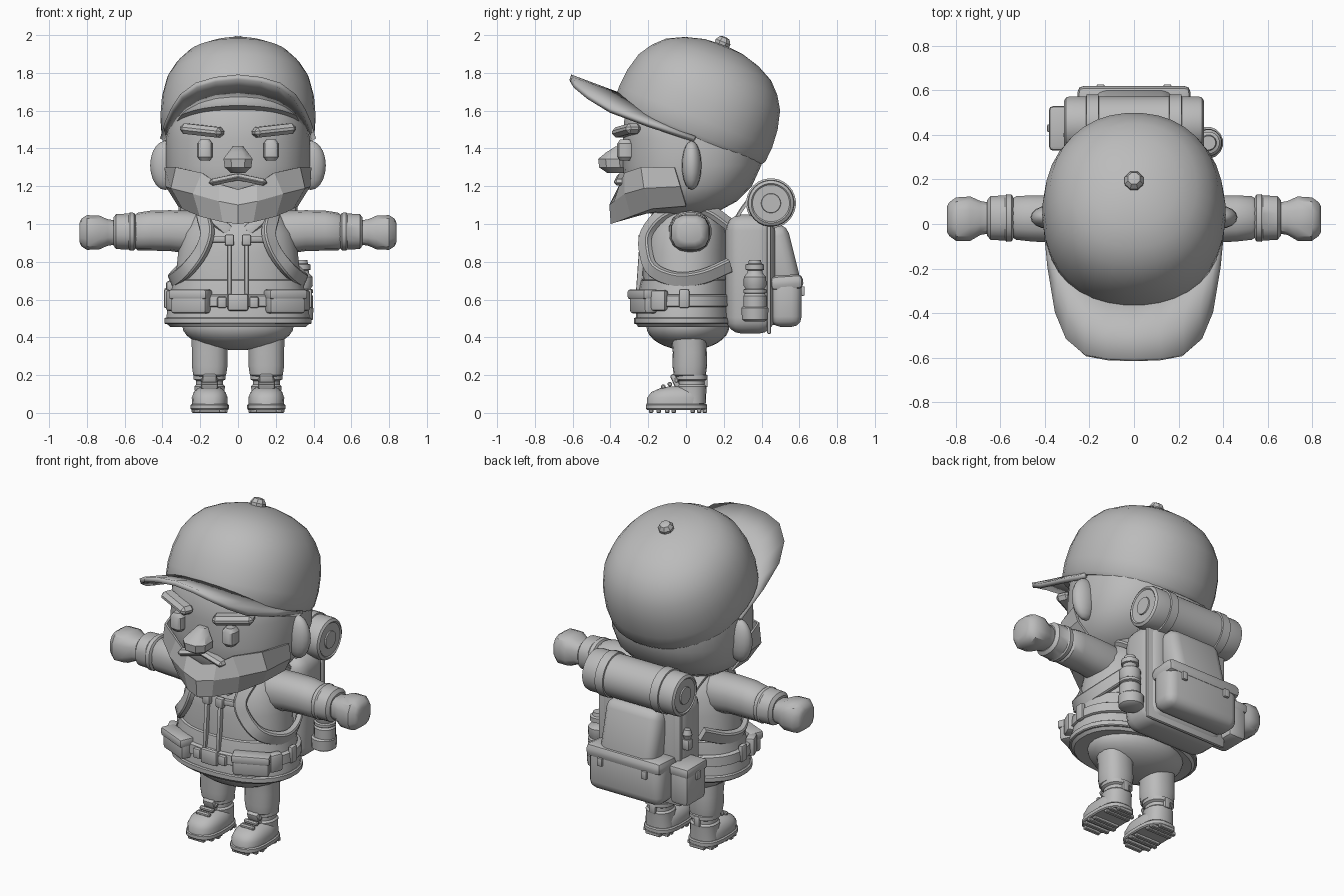
import bpy, bmesh, math
from mathutils import Vector, Matrix

grey = bpy.data.materials.new("plain grey")
grey.diffuse_color = (0.5, 0.5, 0.5, 1)


def finish(name, bm, matrix=None):
    if matrix:
        bm.transform(matrix)
    bmesh.ops.recalc_face_normals(bm, faces=bm.faces)
    me = bpy.data.meshes.new(name)
    bm.to_mesh(me)
    bm.free()
    me.materials.append(grey)
    ob = bpy.data.objects.new(name, me)
    bpy.context.collection.objects.link(ob)
    return ob


def skin(bm, rings):
    """Bridge closed rings of points and cap both ends."""
    vs = [[bm.verts.new(p) for p in r] for r in rings]
    n = len(vs[0])
    for a, b in zip(vs, vs[1:]):
        for i in range(n):
            bm.faces.new((a[i], a[(i + 1) % n], b[(i + 1) % n], b[i]))
    bm.faces.new(vs[0])
    bm.faces.new(vs[-1])


def loft(name, secs, n=24, axis='z', p=2.0, s=1, matrix=None):
    """Sections are (height, centre 1, centre 2, radius 1, radius 2)."""
    rings = []
    for h, c1, c2, r1, r2 in secs:
        ring = []
        for i in range(n):
            t = 2 * math.pi * (i + 0.5) / n
            c, d = math.cos(t), math.sin(t)
            a = c1 + r1 * math.copysign(abs(c) ** (2 / p), c)
            b = c2 + r2 * math.copysign(abs(d) ** (2 / p), d)
            ring.append((a, b, h) if axis == 'z' else (s * h, a, b))
        rings.append(ring)
    bm = bmesh.new()
    skin(bm, rings)
    return finish(name, bm, matrix)


def lathe(name, prof, at=(0, 0, 0), n=20, axis='z', matrix=None):
    x, y, z = at
    if axis == 'z':
        return loft(name, [(h + z, x, y, r, r) for h, r in prof], n, matrix=matrix)
    return loft(name, [(h + x, y, z, r, r) for h, r in prof], n, 'x', matrix=matrix)


def box(name, at, size, bevel=0.02, rot=(0, 0, 0), seg=2):
    bm = bmesh.new()
    bmesh.ops.create_cube(bm, size=1, matrix=Matrix.Diagonal((*size, 1)))
    bmesh.ops.bevel(bm, geom=bm.edges[:], offset=min(bevel, min(size) * 0.45),
                    segments=seg, profile=0.5, affect='EDGES', clamp_overlap=True)
    r = Matrix.Rotation(rot[2], 4, 'Z') @ Matrix.Rotation(rot[1], 4, 'Y') @ Matrix.Rotation(rot[0], 4, 'X')
    return finish(name, bm, Matrix.Translation(at) @ r)


def ball(name, at, scale, n=20):
    bm = bmesh.new()
    bmesh.ops.create_uvsphere(bm, u_segments=n, v_segments=n * 2 // 3, radius=1)
    return finish(name, bm, Matrix.Translation(at) @ Matrix.Diagonal((*scale, 1)))


def ribbon(name, path, width, thick, hub):
    """Flat strap along a smoothed path, facing away from the hub point."""
    P = [Vector(p) for p in path]
    P = [2 * P[0] - P[1]] + P + [2 * P[-1] - P[-2]]
    pts = []
    for i in range(1, len(P) - 2):
        a, b, c, d = P[i - 1:i + 3]
        for k in range(4):
            t = k / 4
            pts.append(0.5 * (2 * b + (c - a) * t + (2 * a - 5 * b + 4 * c - d) * t * t
                              + (3 * b - a - 3 * c + d) * t ** 3))
    pts.append(P[-2])
    rings = []
    for i, q in enumerate(pts):
        tan = (pts[min(i + 1, len(pts) - 1)] - pts[max(i - 1, 0)]).normalized()
        w = tan.cross(q - Vector(hub)).normalized()
        o = w.cross(tan).normalized()
        rings.append([q + w * a * width / 2 + o * b * thick / 2
                      for a, b in ((-1, -1), (1, -1), (1, 0.5), (0.8, 1), (-0.8, 1), (-1, 0.5))])
    bm = bmesh.new()
    skin(bm, rings)
    return finish(name, bm)


def sheet(name, rows, thick):
    """Mirrored sheet: every row runs from the middle to the +x side."""
    bm = bmesh.new()
    g = [[bm.verts.new(p) for p in [(-x, y, z) for x, y, z in reversed(r[1:])] + r] for r in rows]
    for a, b in zip(g, g[1:]):
        for i in range(len(a) - 1):
            bm.faces.new((a[i], a[i + 1], b[i + 1], b[i]))
    ob = finish(name, bm)
    m = ob.modifiers.new("thickness", 'SOLIDIFY')
    m.thickness, m.offset = thick, 0
    return ob


def spans(rows):
    """Rows (z, half width, front y, back y) to loft sections."""
    return [(z, 0, (f + b) / 2, rx, (b - f) / 2) for z, rx, f, b in rows]


# Head, cap crown, brim and button
loft("head", spans([(1.04, .15, -.1, .1), (1.06, .24, -.21, .16), (1.12, .32, -.29, .27), (1.2, .365, -.325, .35),
                    (1.31, .383, -.335, .4), (1.45, .383, -.335, .41), (1.6, .36, -.325, .38),
                    (1.7, .28, -.25, .3)]), 32, p=2.3)
tilt = Matrix.Translation((0, .03, 1.465)) @ Matrix.Rotation(math.radians(-21.7), 4, 'X')
loft("cap_crown", [(h, 0, -.018, r * .94, r) for h, r in
                   ((0, .42), (.02, .432), (.1, .438), (.2, .43), (.3, .404), (.37, .36), (.43, .3),
                    (.475, .21), (.503, .11), (.51, .03))], 36, p=2.15, matrix=tilt)
lathe("cap_button", [(.49, .042), (.525, .045), (.548, .03), (.553, .012)], (0, -.03, 0), 8, matrix=tilt)
outer = [(0, -.612, 1.778), (.12, -.608, 1.765), (.22, -.59, 1.735), (.3, -.52, 1.675), (.347, -.4, 1.6),
         (.38, -.2, 1.525), (.402, .04, 1.445)]
inner = [(0, -.35, 1.68), (.12, -.335, 1.67), (.21, -.29, 1.64), (.28, -.23, 1.6), (.33, -.16, 1.555),
         (.37, -.08, 1.51), (.39, .05, 1.455)]
middle = [tuple((a + b) / 2 for a, b in zip(o, i)) for o, i in zip(outer, inner)]
sheet("cap_brim", [outer, middle, inner], .028)

# Faceted beard, moustache and nose
sheet("beard", [
    [(0, -.345, 1.18), (.1, -.345, 1.21), (.19, -.32, 1.27), (.325, -.235, 1.3), (.383, -.06, 1.3)],
    [(0, -.4, 1.1), (.1, -.375, 1.12), (.235, -.32, 1.16), (.35, -.22, 1.19), (.377, -.03, 1.2)],
    [(0, -.395, 1.005), (.08, -.365, 1.015), (.2, -.29, 1.045), (.29, -.18, 1.085), (.315, 0, 1.1)],
    [(0, -.2, 1.07), (.08, -.2, 1.07), (.16, -.16, 1.075), (.2, -.1, 1.08), (.24, 0, 1.09)]], .012)
loft("nose", [(1.27, 0, -.37, .04, .05), (1.3, 0, -.385, .075, .08), (1.345, 0, -.39, .082, .08),
              (1.38, 0, -.37, .055, .055), (1.41, 0, -.345, .03, .03)], 8, p=2.4)
for s in (-1, 1):
    box("moustache", (s * .07, -.34, 1.235), (.17, .07, .035), .015, (0, s * math.radians(12), -s * .1), 1)
    box("eyebrow", (s * .19, -.315, 1.495), (.235, .085, .055), .02,
        (0, -s * math.radians(6), s * math.radians(22)), 1)
    loft("eye", [(1.335, s * .175, -.32, .025, .03), (1.355, s * .175, -.32, .042, .045),
                 (1.425, s * .175, -.32, .042, .045), (1.447, s * .175, -.32, .025, .03)], 12, p=3)
    ball("ear", (s * .385, .03, 1.31), (.08, .052, .13), 16)

# Vest, hips and belt
vest = [(.455, .36, -.255, .235), (.475, .383, -.268, .25), (.53, .378, -.265, .245), (.6, .363, -.255, .24),
        (.66, .352, -.248, .24), (.7, .345, -.24, .235), (.705, .333, -.23, .23), (.85, .318, -.228, .225),
        (.95, .295, -.21, .215), (1.03, .25, -.17, .19), (1.09, .18, -.13, .15)]
loft("vest", spans(vest), 32, p=2.25)
loft("vest_hem", spans([(.47, .386, -.272, .255), (.475, .391, -.277, .26), (.5, .391, -.277, .26),
                        (.505, .384, -.27, .253)]), 32, p=2.25)
loft("belt", spans([(.56, .375, -.266, .25), (.565, .384, -.274, .26), (.62, .38, -.27, .258),
                    (.627, .368, -.26, .25)]), 32, p=2.25)
ball("hips", (0, .01, .46), (.295, .22, .128), 24)
box("belt_buckle", (0, -.275, .585), (.11, .03, .09), .012)
for s in (-1, 1):
    box("buckle_wing", (s * .085, -.27, .585), (.05, .03, .06), .01)
    box("belt_pouch", (s * .25, -.225, .588), (.21, .08, .125), .02, (0, 0, s * .42))
    box("pouch_flap", (s * .252, -.228, .628), (.218, .09, .05), .012, (0, 0, s * .42))
    box("side_pouch", (s * .345, -.14, .595), (.055, .085, .11), .015, (0, 0, -s * .4))
    box("belt_loop", (s * .378, -.01, .605), (.03, .055, .1), .01)

    # Zip edges, chest strap and collar
    box("zip_edge", (s * .045, -.243, .74), (.022, .03, .3), .006, (math.radians(-4), 0, 0))
    box("zip_buckle", (s * .045, -.235, .915), (.05, .035, .06), .01)
    box("chest_strap", (s * .1, -.217, .92), (.12, .028, .035), .008, (0, 0, s * .2))
    box("collar", (s * .095, -.175, 1.0), (.13, .04, .06), .012, (math.radians(-20), -s * .7, s * .2))

    # Shoulder straps
    ribbon("shoulder_strap", [(s * x, y, z) for x, y, z in (
        (.17, .23, 1.0), (.18, .12, 1.075), (.18, 0, 1.095), (.185, -.13, 1.05), (.165, -.212, .95),
        (.2, -.215, .85), (.275, -.175, .755), (.34, -.05, .705), (.33, .09, .72), (.27, .23, .78))],
        .075, .035, (0, 0, .85))

    # Arms, cuffs and hands
    loft("sleeve", [(.15, .02, .955, .1, .1), (.25, .02, .955, .112, .115), (.36, .022, .965, .108, .108),
                    (.46, .025, .965, .106, .106), (.53, .027, .96, .1, .1), (.55, .027, .96, .085, .085)],
         14, 'x', 2.3, s)
    loft("cuff", [(.54, .027, .96, .09, .085), (.55, .027, .96, .106, .1), (.572, .027, .96, .108, .102),
                  (.58, .027, .96, .102, .096), (.645, .027, .96, .1, .094), (.66, .027, .96, .08, .075)],
         20, 'x', 2.3, s)
    loft("hand", [(.645, .027, .955, .07, .065), (.69, .027, .955, .078, .072), (.735, .024, .955, .102, .092),
                  (.8, .022, .955, .1, .094), (.83, .022, .955, .078, .074), (.84, .022, .955, .06, .05)],
         12, 'x', 2.8, s)

    # Trouser legs
    x = s * .15
    loft("trouser_leg", [(.19, x, .02, .07, .07), (.2, x, .02, .088, .085), (.25, x, .02, .096, .092),
                         (.32, x, .02, .095, .09), (.45, x, .01, .1, .095)], 18, p=2.4)

    # Boots with collars, laces and treaded soles
    loft("boot_shaft", [(.05, x, .03, .085, .075), (.12, x, .03, .08, .078), (.14, x, .03, .082, .08),
                        (.15, x, .03, .072, .07), (.17, x, .03, .072, .07), (.178, x, .03, .086, .083),
                        (.2, x, .03, .086, .083), (.206, x, .03, .07, .07)], 18, p=2.3)
    loft("boot_foot", [(.04, x, -.055, .094, .155), (.08, x, -.055, .096, .152), (.11, x, -.05, .085, .135),
                       (.13, x, -.035, .065, .105), (.14, x, -.02, .04, .07)], 20, p=2.6)
    loft("boot_sole", [(.016, x, -.05, .096, .158), (.022, x, -.05, .102, .163), (.042, x, -.05, .102, .163),
                       (.048, x, -.05, .095, .157)], 20, p=2.8)
    for y, w in ((-.185, .11), (-.145, .17), (-.1, .19), (-.065, .17), (.035, .17), (.07, .17), (.1, .1)):
        box("tread", (x, y, .011), (w, .024, .022), .004, seg=1)
    for y, z in ((-.12, .138), (-.085, .152), (-.052, .172)):
        lathe("lace", [(-.045, .008), (-.04, .013), (.04, .013), (.045, .008)], (x, y, z), 8, 'x')
    box("boot_tongue", (x, -.055, .165), (.075, .03, .085), .012, (math.radians(25), 0, 0))
    box("heel_tab", (x, .105, .165), (.04, .02, .06), .008)

# Backpack body, upper pouch, lower pocket and buckles
box("backpack_body", (0, .34, .735), (.55, .26, .63), .085, seg=4)
box("backpack_seam", (0, .44, .735), (.555, .022, .635), .009)
box("upper_pouch", (0, .495, .82), (.37, .16, .35), .06, (math.radians(14), 0, 0), 3)
box("lower_pocket", (0, .53, .59), (.5, .165, .27), .055, seg=3)
box("pocket_flap", (0, .533, .69), (.51, .175, .08), .03, (math.radians(4), 0, 0))
box("pocket_clip", (.15, .618, .645), (.035, .02, .05), .006)
box("pocket_clip", (-.15, .618, .645), (.035, .02, .05), .006)

# Left side pocket and hanging clip
box("side_pocket", (-.315, .43, .58), (.12, .19, .23), .025)
box("side_pocket_flap", (-.317, .43, .67), (.13, .2, .06), .018)
box("side_pocket_clip", (-.382, .43, .635), (.016, .035, .05), .006)
box("hanging_clip", (-.29, .4, .79), (.05, .05, .07), .015)
lathe("clip_knob", [(-.03, .018), (0, .028), (.03, .018)], (-.29, .4, .85), 10)

# Right side bottle in its holder
lathe("bottle", [(.5, .05), (.515, .062), (.62, .062), (.635, .05), (.655, .05), (.675, .062), (.72, .06),
                 (.74, .042), (.755, .04), (.758, .05), (.785, .05), (.79, .036), (.81, .032)], (.335, .365, 0), 16)
lathe("bottle_holder", [(.485, .055), (.495, .07), (.555, .073), (.565, .064)], (.328, .365, 0), 16)
lathe("bottle_band", [(.632, .056), (.636, .062), (.652, .062), (.656, .056)], (.335, .365, 0), 16)

# Bed roll with straps and end discs
half = [(.315, .05), (.308, .052), (.308, .098), (.314, .105), (.305, .12), (.29, .124), (.215, .124),
        (.213, .132), (.16, .132), (.158, .124)]
lathe("bed_roll", [(-h, r) for h, r in half] + half[::-1], (0, .45, 1.11), 28, 'x')
for s in (-1, 1):
    ribbon("roll_strap", [(s * .187, .25, 1.0), (s * .187, .29, 1.07), (s * .187, .34, 1.14),
                          (s * .187, .39, 1.22)], .05, .02, (s * .187, .45, 1.0))

# Smooth shading that keeps hard edges
bpy.ops.object.select_all(action='DESELECT')
for ob in bpy.context.scene.objects:
    if ob.type == 'MESH' and ob.name.split('.')[0] != "beard":
        ob.select_set(True)
        bpy.context.view_layer.objects.active = ob
bpy.ops.object.shade_smooth_by_angle(angle=math.radians(35))
